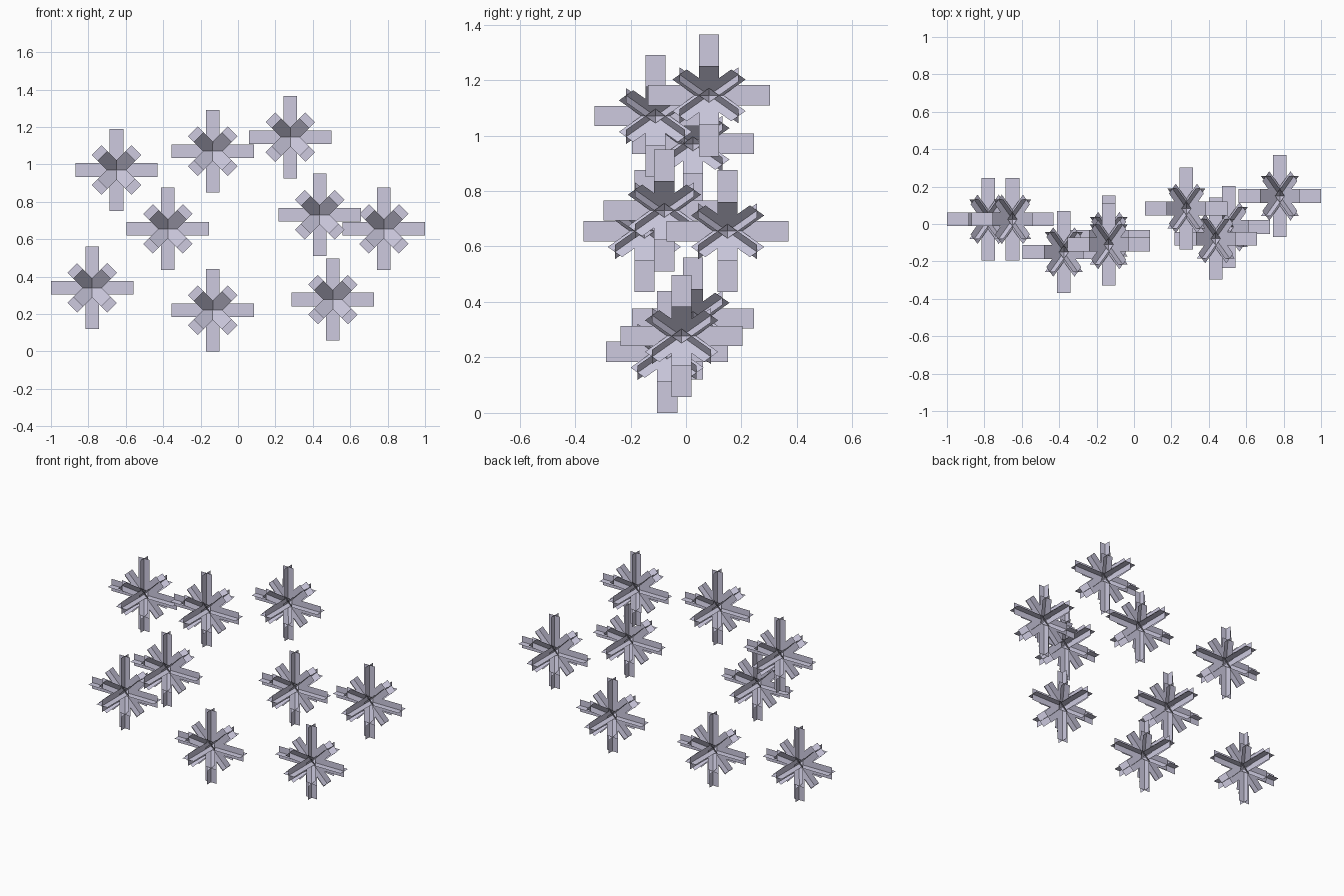
import bpy, bmesh
from math import sqrt
from mathutils import Vector

if "Cube" in bpy.data.objects:
    bpy.data.objects.remove(bpy.data.objects["Cube"])

HALF_LONG, HALF_SHORT, HALF_WIDTH = 0.22, 0.15, 0.0365

ice = bpy.data.materials.new("pale lavender")
ice.diffuse_color = (0.61, 0.59, 0.74, 1)
ice.use_nodes = True
ice.node_tree.nodes["Principled BSDF"].inputs["Base Color"].default_value = ice.diffuse_color


def card(bm, along, across):
    """Flat two-sided strip centred on the flake."""
    corners = (-along - across, along - across, along + across, across - along)
    bm.faces.new([bm.verts.new(c) for c in corners])


def bar(bm, direction, side, half_length):
    """Two strips crossed at right angles around one direction."""
    d = Vector(direction).normalized()
    s = Vector(side).normalized()
    for across in (s, d.cross(s)):
        card(bm, d * half_length, across * HALF_WIDTH)


def flake_mesh():
    bm = bmesh.new()
    # long bars on the three axes
    bar(bm, (1, 0, 0), (0, 1, 0), HALF_LONG)
    bar(bm, (0, 1, 0), (0, 0, 1), HALF_LONG)
    bar(bm, (0, 0, 1), (1, 0, 0), HALF_LONG)
    # short diagonal bars: upright, then leaning forward and back
    for sx in (-1, 1):
        for y in (-sqrt(2), 0, sqrt(2)):
            bar(bm, (sx, y, 1), (1, 0, -sx), HALF_SHORT)
    mesh = bpy.data.meshes.new("flake")
    bm.to_mesh(mesh)
    bm.free()
    mesh.materials.append(ice)
    return mesh


# scattered flakes sharing one mesh
centres = [
    (-0.65, 0.025, 0.97), (-0.135, -0.11, 1.07), (0.28, 0.083, 1.145),
    (-0.375, -0.15, 0.655), (0.437, -0.078, 0.73), (0.78, 0.15, 0.655),
    (-0.78, 0.025, 0.34), (-0.135, -0.068, 0.22), (0.507, -0.016, 0.277),
]
mesh = flake_mesh()
for i, c in enumerate(centres, 1):
    flake = bpy.data.objects.new(f"snowflake_{i}", mesh)
    flake.location = c
    bpy.context.collection.objects.link(flake)
